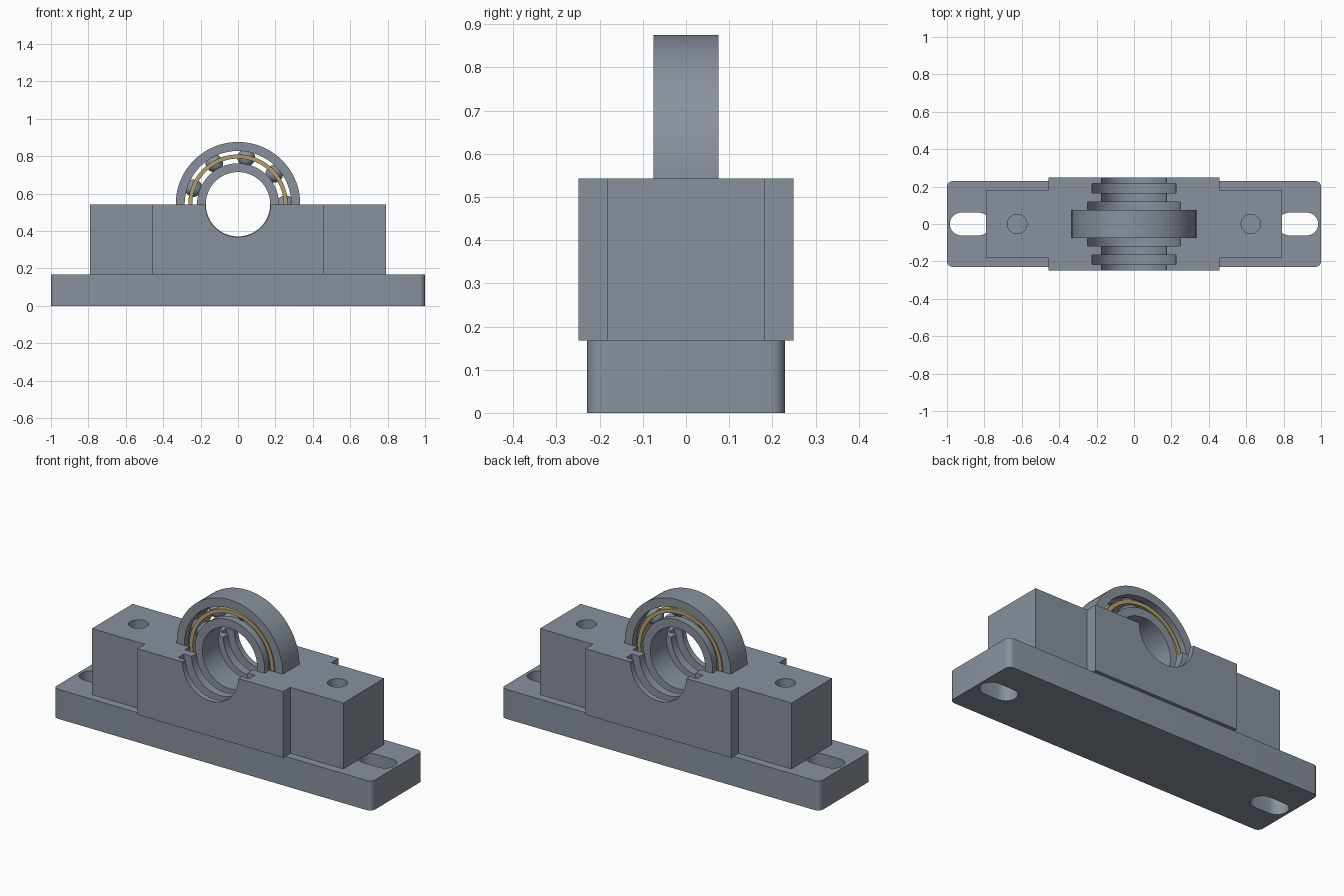
import bpy, bmesh, math

if "Cube" in bpy.data.objects:
    bpy.data.objects.remove(bpy.data.objects["Cube"])

CZ = 0.543  # height of the bore axis and of the split face
BASE_TOP = 0.168


def material(name, rgb):
    m = bpy.data.materials.new(name)
    m.diffuse_color = (*rgb, 1)
    m.use_nodes = True
    m.node_tree.nodes["Principled BSDF"].inputs["Base Color"].default_value = m.diffuse_color
    return m


steel = material("steel grey", (0.25, 0.285, 0.335))
brass = material("brass", (0.46, 0.35, 0.15))


def finish(bm, name, mat):
    bmesh.ops.recalc_face_normals(bm, faces=bm.faces)
    me = bpy.data.meshes.new(name)
    bm.to_mesh(me)
    bm.free()
    ob = bpy.data.objects.new(name, me)
    bpy.context.collection.objects.link(ob)
    me.materials.append(mat)
    return ob


def prism(name, outline, z0, z1, mat=steel):
    """Extrude an xy outline from z0 to z1."""
    bm = bmesh.new()
    f = bm.faces.new([bm.verts.new((x, y, z0)) for x, y in outline])
    ext = bmesh.ops.extrude_face_region(bm, geom=[f])["geom"]
    for v in ext:
        if isinstance(v, bmesh.types.BMVert):
            v.co.z = z1
    return finish(bm, name, mat)


def lathe(name, profile, mat=steel, steps=96, closed=True):
    """Turn an (r, y) profile round the bore axis."""
    bm = bmesh.new()
    rings = []
    for i in range(steps):
        a = math.tau * (i + 0.5) / steps
        rings.append([bm.verts.new((r * math.cos(a), y, CZ + r * math.sin(a))) for r, y in profile])
    n = len(profile)
    for i in range(steps):
        a, b = rings[i], rings[(i + 1) % steps]
        for j in range(n if closed else n - 1):
            k = (j + 1) % n
            bm.faces.new((a[j], a[k], b[k], b[j]))
    if not closed:
        for j in (0, n - 1):
            bm.faces.new([r[j] for r in rings])
    return finish(bm, name, mat)


def rounded(hx, hy, r, cx=0, seg=8):
    """Rounded rectangle outline; r = hy gives a slot."""
    pts = []
    for q, (sx, sy) in enumerate([(1, 1), (-1, 1), (-1, -1), (1, -1)]):
        for i in range(seg + 1):
            a = math.pi / 2 * (q + i / seg)
            p = (cx + sx * (hx - r) + r * math.cos(a), sy * (hy - r) + r * math.sin(a))
            if not pts or math.dist(p, pts[-1]) > 1e-5:
                pts.append(p)
    if math.dist(pts[0], pts[-1]) < 1e-5:
        pts.pop()
    return pts


def cut(ob, cutter):
    m = ob.modifiers.new("cut", "BOOLEAN")
    m.operation, m.solver, m.object = "DIFFERENCE", "EXACT", cutter
    bpy.context.view_layer.objects.active = ob
    bpy.ops.object.modifier_apply(modifier=m.name)
    bpy.data.objects.remove(cutter)


# Base plate with two fixing slots
base = prism("base_plate", rounded(1, 0.229, 0.03), 0, BASE_TOP)
for s in (-1, 1):
    cut(base, prism("slot_cutter", rounded(0.108, 0.061, 0.061, s * 0.877), -0.1, 0.3))

# Lower housing: wide middle, narrower shoulders
quarter = [(0.79, 0.183), (0.457, 0.183), (0.457, 0.249)]
top = quarter + [(-x, y) for x, y in reversed(quarter)]
housing = prism("lower_housing", top + [(-x, -y) for x, y in top], BASE_TOP, CZ)

# Stepped bore: shaft opening, seal groove, land, recess, bearing seat
half = [(0.175, 0.3), (0.175, 0.217), (0.224, 0.217), (0.224, 0.166),
        (0.175, 0.166), (0.175, 0.118), (0.25, 0.118), (0.25, 0.0755), (0.335, 0.0755)]
cut(housing, lathe("bore_cutter", half + [(r, -y) for r, y in reversed(half)], closed=False))

# Cap bolt holes
for s in (-1, 1):
    cut(housing, prism("bolt_cutter", rounded(0.052, 0.0519, 0.0519, s * 0.625), BASE_TOP + 0.01, 0.7))

# Bearing rings with ball grooves
BALL_R, PITCH, W = 0.047, 0.253, 0.075


def race(name, r_outside, r_land, side):
    d = abs(PITCH - r_land)
    a0 = math.acos(d / (BALL_R + 0.001))
    arc = [(PITCH + side * (BALL_R + 0.001) * math.cos(a), (BALL_R + 0.001) * math.sin(a))
           for a in (a0 * (1 - i / 5) for i in range(11))]
    return lathe(name, [(r_outside, W), (r_land, W)] + arc + [(r_land, -W), (r_outside, -W)])


parts = [race("outer_ring", 0.333, 0.285, 1), race("inner_ring", 0.172, 0.219, -1)]

# Brass cage
parts.append(lathe("ball_cage", [(0.244, 0.058), (0.266, 0.058), (0.266, -0.058), (0.244, -0.058)], brass))

# Nine balls
for i in range(9):
    a = math.radians(40 * i)
    bm = bmesh.new()
    bmesh.ops.create_uvsphere(bm, u_segments=24, v_segments=16, radius=BALL_R)
    bmesh.ops.translate(bm, verts=bm.verts, vec=(PITCH * math.cos(a), 0, CZ + PITCH * math.sin(a)))
    parts.append(finish(bm, f"ball_{i + 1}", steel))

# Smooth the turned surfaces, keep edges sharp
bpy.ops.object.select_all(action="DESELECT")
for ob in parts + [base, housing]:
    ob.select_set(True)
bpy.context.view_layer.objects.active = base
bpy.ops.object.shade_smooth_by_angle(angle=math.radians(30))
